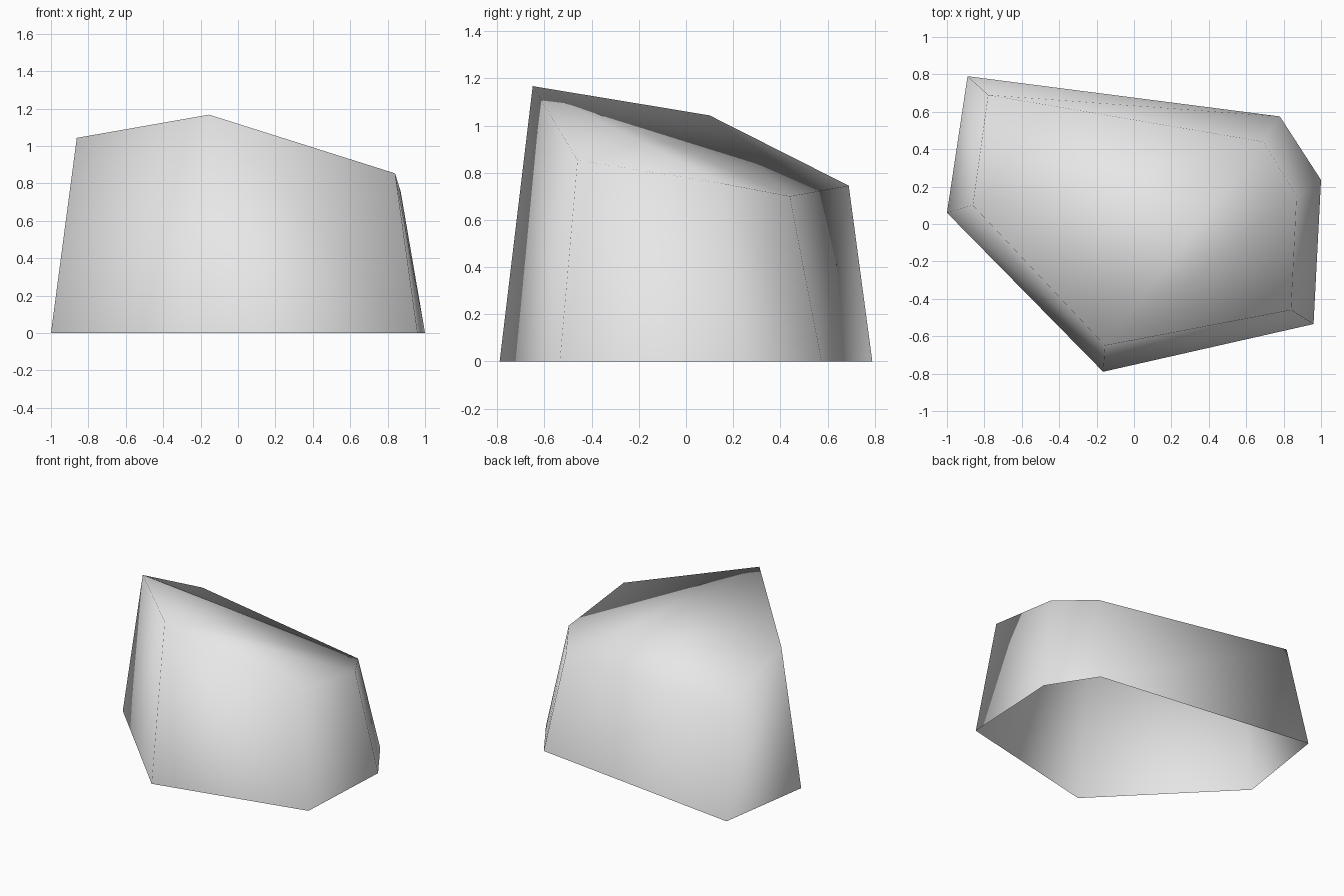
import bpy
import bmesh

cube = bpy.data.objects.get("Cube")
if cube:
    bpy.data.objects.remove(cube, do_unlink=True)

# Plain grey stone
stone = bpy.data.materials.new("grey_stone")
stone.use_nodes = True
grey = (0.8, 0.8, 0.8, 1.0)
stone.diffuse_color = grey
stone.node_tree.nodes["Principled BSDF"].inputs["Base Color"].default_value = grey

# Six-sided footprint and the sloping crown above it
footprint = [(-0.89, 0.79), (0.78, 0.575), (1.0, 0.235),
             (0.96, -0.535), (-0.165, -0.79), (-1.0, 0.06)]
crown = [(-0.78, 0.69, 0.745), (0.69, 0.44, 0.70), (0.87, 0.15, 0.755),
         (0.84, -0.46, 0.853), (-0.155, -0.65, 1.167), (-0.862, 0.10, 1.043)]

# Wrap the corners in a convex shell, then leave the underside open
bm = bmesh.new()
for x, y in footprint:
    bm.verts.new((x, y, 0.0))
for corner in crown:
    bm.verts.new(corner)
bmesh.ops.convex_hull(bm, input=bm.verts[:])
underside = [f for f in bm.faces if all(v.co.z < 0.001 for v in f.verts)]
bmesh.ops.delete(bm, geom=underside, context="FACES_ONLY")
bmesh.ops.recalc_face_normals(bm, faces=bm.faces[:])

# Keep the shell facing outward
if sum(f.normal.z * f.calc_area() for f in bm.faces) < 0:
    bmesh.ops.reverse_faces(bm, faces=bm.faces[:])
for face in bm.faces:
    face.smooth = True

mesh = bpy.data.meshes.new("rock")
bm.to_mesh(mesh)
bm.free()
mesh.materials.append(stone)
rock = bpy.data.objects.new("rock", mesh)
bpy.context.collection.objects.link(rock)
